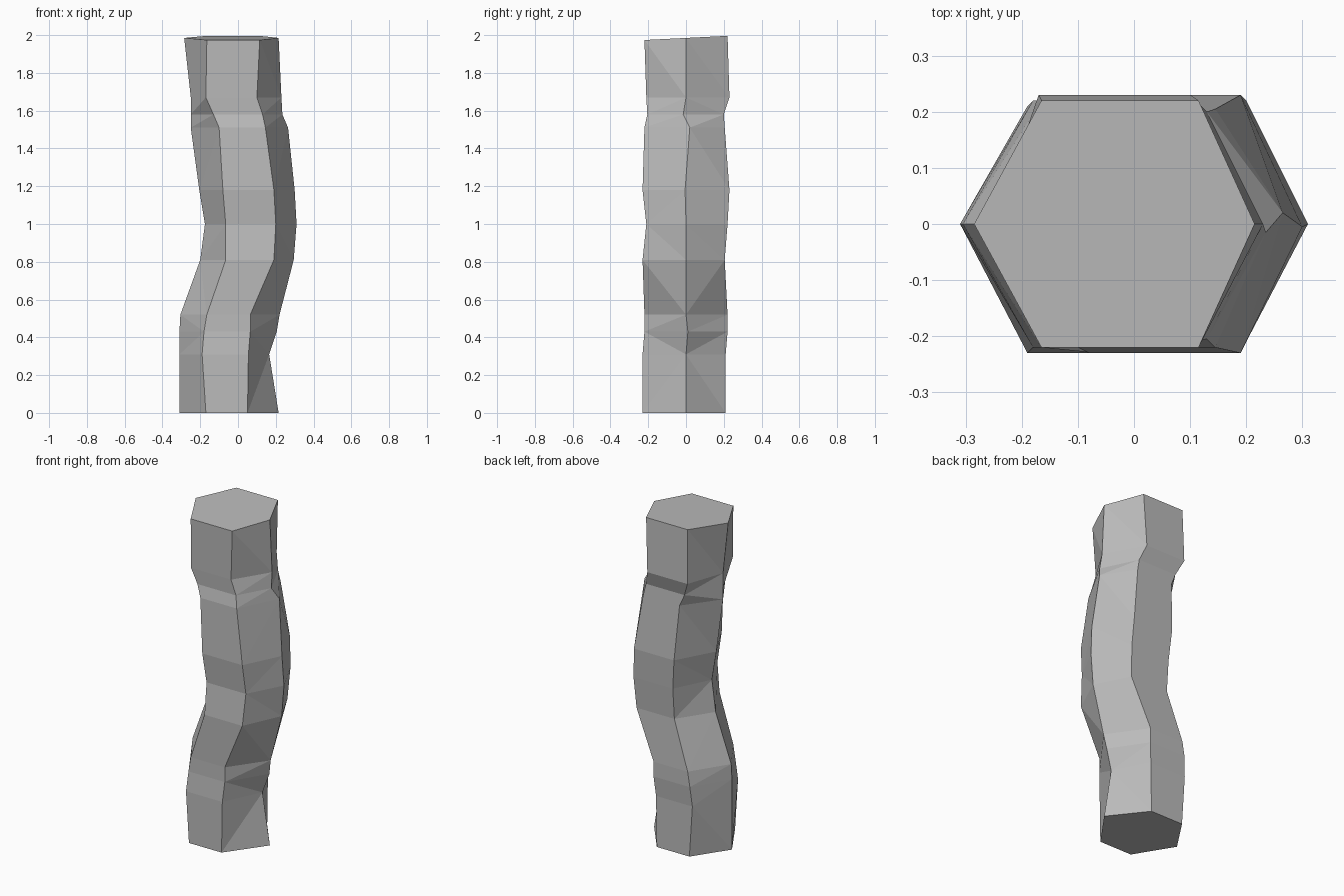
import bpy
import bmesh

cube = bpy.data.objects.get("Cube")
if cube:
    bpy.data.objects.remove(cube, do_unlink=True)


def make_material(name, colour):
    material = bpy.data.materials.new(name)
    material.use_nodes = True
    material.diffuse_color = colour
    material.node_tree.nodes["Principled BSDF"].inputs["Base Color"].default_value = colour
    return material


# Ring heights and corner positions up the column, in hundredths of a unit
heights = [0, 31, 43, 52, 81, 100, 118, 151, 158, 167, 198.5]
left_x = [-31, -31, -31, -30.5, -20, -17.5, -20.5, -25, -25, -25, -28.5]
inner_left_x = [-17, -19, -18, -16.5, -6.5, -6.5, -8, -10, -13, -17, -16.5]
inner_right_x = [5, 5.5, 6.5, 6.5, 19, 20, 19, 14.5, 13, 10, 11.5]
right_x = [21.5, 16.5, 20.5, 22, 29.5, 31, 30, 26.5, 23.5, 23, 21.5]
front_y = [-23, -23, -22, -22, -23, -21, -23, -22, -20.5, -21, -22]
back_y = [21, 21, 22, 22, 20.5, 22, 23, 20.5, 20, 23, 22]
side_y = [0, 0, 1, 0, 0, 0, -0.5, 2, -1.5, 0, 0]

# Bent six-sided column made by stacking irregular rings
bm = bmesh.new()
rings = []
rows = zip(heights, left_x, inner_left_x, inner_right_x, right_x, front_y, back_y, side_y)
for z, left, inner_left, inner_right, right, front, back, side in rows:
    corners = [(left, 0), (inner_left, front), (inner_right, front),
               (right, side), (inner_right, back), (inner_left, back)]
    tilt = 0.05 if z == heights[-1] else 0
    rings.append([bm.verts.new((x / 100, y / 100, (z + tilt * y) / 100))
                  for x, y in corners])

for lower, upper in zip(rings, rings[1:]):
    for i in range(len(lower)):
        j = (i + 1) % len(lower)
        bm.faces.new((lower[i], lower[j], upper[j], upper[i]))

# End caps
bm.faces.new(rings[0][::-1])
bm.faces.new(rings[-1])
bmesh.ops.triangulate(bm, faces=bm.faces[:])
bmesh.ops.recalc_face_normals(bm, faces=bm.faces[:])

mesh = bpy.data.meshes.new("stone_column")
bm.to_mesh(mesh)
bm.free()
mesh.materials.append(make_material("stone grey", (0.5, 0.5, 0.5, 1)))
column = bpy.data.objects.new("stone_column", mesh)
bpy.context.collection.objects.link(column)
